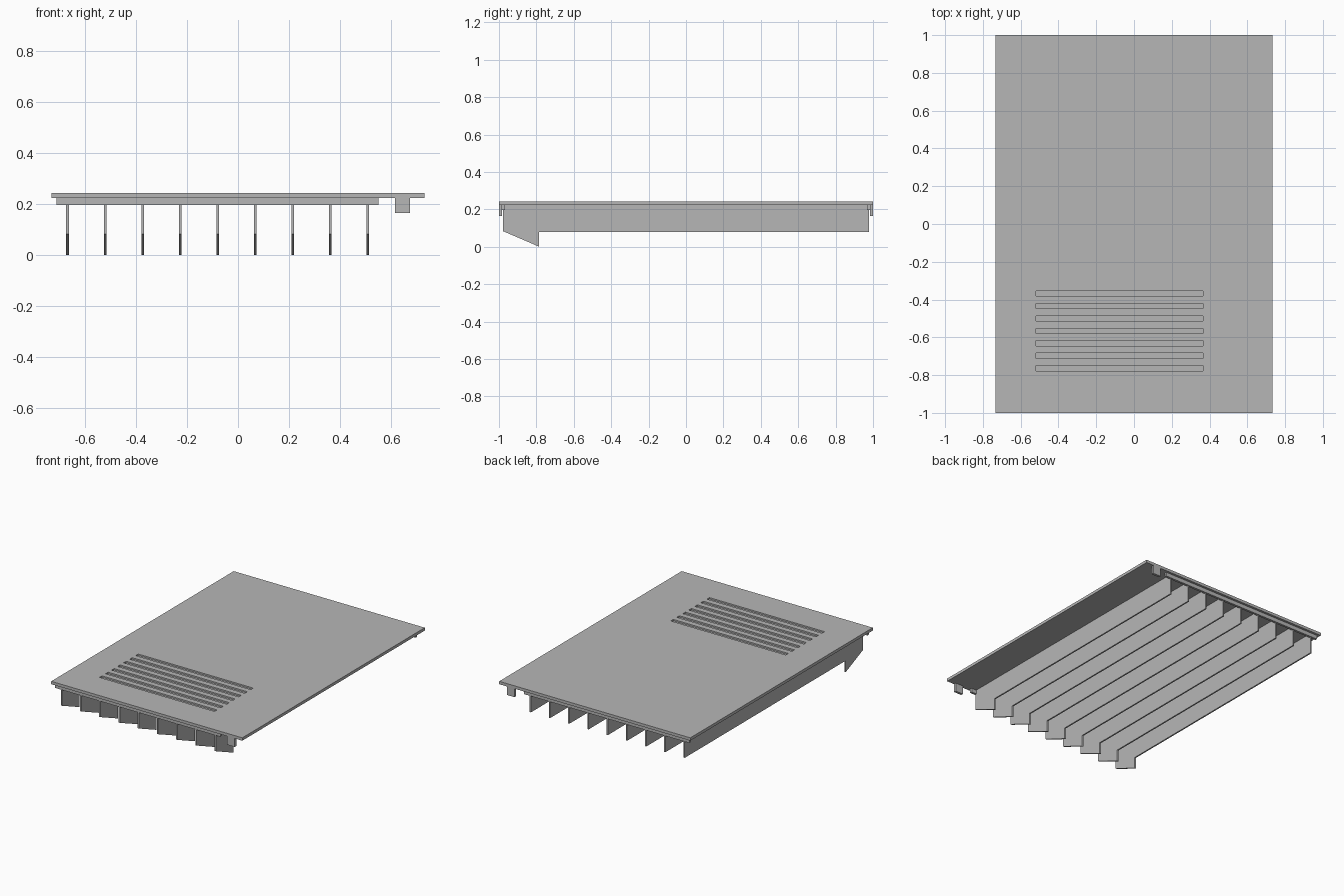
import bpy
import bmesh
from mathutils import Matrix, Vector

if "Cube" in bpy.data.objects:
    bpy.data.objects.remove(bpy.data.objects["Cube"], do_unlink=True)

grey = bpy.data.materials.new("plain grey")
grey.use_nodes = True
colour = (0.47, 0.47, 0.47, 1)
grey.diffuse_color = colour
grey.node_tree.nodes["Principled BSDF"].inputs["Base Color"].default_value = colour

TOP, UNDER = 0.243, 0.223


def finish(name, bm):
    bmesh.ops.recalc_face_normals(bm, faces=bm.faces)
    mesh = bpy.data.meshes.new(name)
    bm.to_mesh(mesh)
    bm.free()
    mesh.materials.append(grey)
    obj = bpy.data.objects.new(name, mesh)
    bpy.context.collection.objects.link(obj)
    return obj


def add_box(bm, low, high):
    low, high = Vector(low), Vector(high)
    matrix = Matrix.Translation((low + high) / 2) @ Matrix.Diagonal((*(high - low), 1))
    bmesh.ops.create_cube(bm, size=1, matrix=matrix)


def box(name, low, high):
    bm = bmesh.new()
    add_box(bm, low, high)
    return finish(name, bm)


# Cover panel with a row of shallow grooves
panel = box("cover_panel", (-0.733, -1, UNDER), (0.733, 1, TOP))
bm = bmesh.new()
for i in range(7):
    y = -0.368 - i * 0.066
    add_box(bm, (-0.518, y - 0.014, TOP - 0.01), (0.365, y + 0.014, TOP + 0.02))
cutter = finish("groove_cutter", bm)
cutter.hide_render = True
cutter.hide_viewport = True
cut = panel.modifiers.new("grooves", "BOOLEAN")
cut.operation = "DIFFERENCE"
cut.solver = "EXACT"
cut.object = cutter

# Crosswise lips and corner tabs, one of each per end
for end, side in (("front", -1), ("back", 1)):
    y0, y1 = sorted((side * 0.984, side * 0.968))
    box(end + "_lip", (-0.714, y0, 0.196), (0.553, y1, UNDER))
    y0, y1 = sorted((side * 1.0, side * 0.983))
    box(end + "_tab", (0.616, y0, 0.164), (0.675, y1, UNDER))

# Long fins, each with a sloping foot at the front
profile = [(-0.978, UNDER), (-0.978, 0.083), (-0.785, 0), (-0.785, 0.08),
           (0.978, 0.08), (0.978, UNDER)]
for i in range(9):
    x = -0.67 + i * 0.1475
    bm = bmesh.new()
    face = bm.faces.new([bm.verts.new((x - 0.005, y, z)) for y, z in profile])
    extruded = bmesh.ops.extrude_face_region(bm, geom=[face])["geom"]
    verts = [v for v in extruded if isinstance(v, bmesh.types.BMVert)]
    bmesh.ops.translate(bm, verts=verts, vec=(0.01, 0, 0))
    finish(f"fin_{i + 1}", bm)
